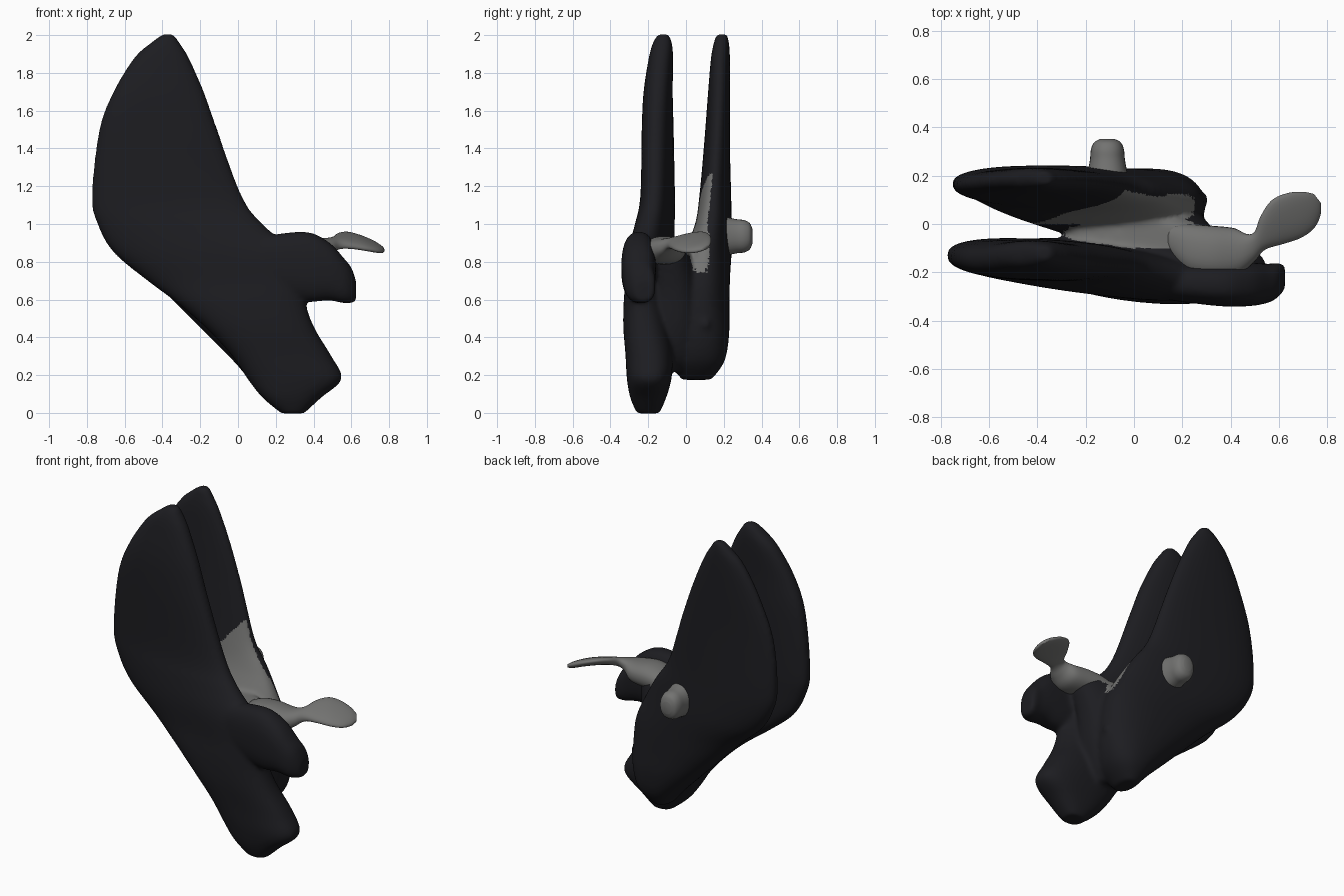
import bpy, bmesh, math
from mathutils import Vector, Matrix

if "Cube" in bpy.data.objects:
    bpy.data.objects.remove(bpy.data.objects["Cube"])


def material(name, col):
    m = bpy.data.materials.new(name)
    m.diffuse_color = (*col, 1)
    m.use_nodes = True
    m.node_tree.nodes["Principled BSDF"].inputs["Base Color"].default_value = m.diffuse_color
    return m


DARK = material("dark_shell", (0.012, 0.012, 0.015))
GREY = material("grey_tissue", (0.17, 0.17, 0.165))


def catmull(a, b, c, d, t):
    return 0.5 * (2 * b + (c - a) * t + (2 * a - 5 * b + 4 * c - d) * t * t
                  + (3 * b - a - 3 * c + d) * t ** 3)


def loft(bm, stations, power=2.5, n=40, sub=5):
    """Skin superellipse rings; each station is (centre, half axis U, half axis V)."""
    st = [[Vector(v) for v in s] for s in stations]
    dense = []
    for i in range(len(st) - 1):
        q = [st[max(i - 1, 0)], st[i], st[i + 1], st[min(i + 2, len(st) - 1)]]
        for k in range(sub):
            dense.append([catmull(q[0][j], q[1][j], q[2][j], q[3][j], k / sub) for j in range(3)])
    dense.append(st[-1])
    rings = []
    for c, u, v in dense:
        ring = []
        for k in range(n):
            a = 2 * math.pi * k / n
            ca, sa = math.cos(a), math.sin(a)
            p = (u * math.copysign(abs(ca) ** (2 / power), ca)
                 + v * math.copysign(abs(sa) ** (2 / power), sa))
            ring.append(bm.verts.new(c + p))
        rings.append(ring)
    faces = []
    for r, s in zip(rings, rings[1:]):
        for k in range(n):
            m = (k + 1) % n
            faces.append(bm.faces.new((r[k], r[m], s[m], s[k])))
    faces.append(bm.faces.new(rings[0]))
    faces.append(bm.faces.new(rings[-1]))
    bmesh.ops.recalc_face_normals(bm, faces=faces)


def finish(name, bm, mat):
    me = bpy.data.meshes.new(name)
    bm.to_mesh(me)
    bm.free()
    ob = bpy.data.objects.new(name, me)
    bpy.context.collection.objects.link(ob)
    me.materials.append(mat)
    me.shade_smooth()
    return ob


def plate(rows):
    """Rows: z, left x, right x, y at left, y at right, half thickness."""
    return [(((a + b) / 2, (ya + yb) / 2, z), ((b - a) / 2, (yb - ya) / 2, 0), (0, h, 0))
            for z, a, b, ya, yb, h in rows]


body = bmesh.new()
# front wing running down into the lower lobe
loft(body, plate([
    (2.004, -.40, -.34, -.12, -.12, .03), (1.96, -.46, -.31, -.125, -.125, .05),
    (1.88, -.55, -.26, -.13, -.135, .064),
    (1.7, -.66, -.18, -.145, -.15, .077), (1.5, -.735, -.11, -.14, -.16, .083),
    (1.15, -.775, .02, -.13, -.17, .087), (1.0, -.745, .13, -.13, -.2, .095),
    (.85, -.66, .30, -.13, -.24, .105), (.7, -.48, .36, -.14, -.24, .115),
    (.58, -.32, .36, -.17, -.235, .12), (.45, -.17, .405, -.19, -.22, .125),
    (.3, -.03, .495, -.195, -.195, .125), (.18, .05, .55, -.195, -.195, .118),
    (.08, .13, .44, -.2, -.2, .095), (-.003, .23, .35, -.2, -.2, .06)]))
# back wing with its rounded lower end
loft(body, plate([
    (2.004, -.40, -.34, .19, .19, .03), (1.96, -.46, -.31, .19, .185, .04),
    (1.88, -.54, -.26, .185, .18, .05),
    (1.7, -.64, -.18, .175, .175, .058), (1.45, -.73, -.09, .165, .165, .067),
    (1.15, -.755, .01, .165, .145, .083), (1.0, -.72, .11, .16, .13, .095),
    (.85, -.62, .2, .13, .1, .125), (.7, -.45, .27, .09, .085, .145),
    (.55, -.3, .29, .075, .075, .155), (.4, -.15, .29, .07, .075, .155),
    (.27, -.02, .25, .06, .065, .14), (.175, .06, .16, .055, .055, .08)]), power=2.3)
# core joining both wings and filling the groove under the neck
loft(body, plate([
    (.88, -.05, .36, -.06, -.12, .09), (.82, -.25, .36, -.06, -.1, .125),
    (.65, -.28, .33, -.06, -.07, .15), (.45, -.1, .31, -.07, -.07, .15),
    (.3, .02, .27, -.08, -.08, .12), (.22, .08, .22, -.09, -.09, .06)]))
# hooked flange on the front right
loft(body, [((x, y, z), (0, 0, hz), (0, hy, 0)) for x, y, z, hy, hz in [
    (.1, -.24, .79, .07, .14), (.35, -.25, .775, .09, .185), (.48, -.25, .75, .09, .155),
    (.56, -.245, .7, .08, .12), (.6, -.23, .675, .07, .095), (.625, -.22, .645, .05, .055)]])
# small bump on the back lobe
bmesh.ops.create_uvsphere(body, u_segments=16, v_segments=8, radius=.035,
                          matrix=Matrix.Translation((.275, .1, .47)))

raw = finish("winged_body", body, DARK)
rm = raw.modifiers.new("fuse", 'REMESH')
rm.mode = 'VOXEL'
rm.voxel_size = .012
sm = raw.modifiers.new("soften", 'SMOOTH')
sm.factor = .5
sm.iterations = 14
fused = bpy.data.meshes.new_from_object(raw.evaluated_get(bpy.context.evaluated_depsgraph_get()))
raw.modifiers.clear()
raw.data = fused
fused.materials.clear()
fused.materials.append(DARK)
fused.materials.append(GREY)
# pale inner saddle between the wings
for p in fused.polygons:
    c, n = p.center, p.normal
    floor = -.1 < c.y < .12 and .7 < c.z < 1.0 and n.z > .4 and -.35 < c.x < .25
    wall = 0 < c.y < .15 and .8 < c.z < 1.3 - 1.2 * abs(c.x + .02) and n.y < -.4 and c.x < .2
    p.material_index = 1 if floor or wall else 0
fused.shade_smooth()

# neck and tilted leaf
leaf = bmesh.new()
W = Vector((-.6, .78, .42))
rows = [(.14, -.06, .84, .06, .04, 0), (.22, -.1, .855, .1, .065, 0), (.32, -.115, .86, .108, .075, 0),
        (.42, -.115, .86, .1, .065, .1), (.48, -.1, .88, .065, .045, .4), (.52, -.07, .9, .045, .03, .8),
        (.57, -.025, .91, .075, .026, 1), (.63, .02, .908, .1, .026, 1), (.69, .055, .895, .093, .024, 1),
        (.735, .085, .882, .062, .02, 1), (.76, .105, .875, .025, .01, 1)]
loft(leaf, [((x, y, z), Vector((0, 1, 0)).lerp(W, t) * w, (0, 0, h)) for x, y, z, w, h, t in rows],
     power=2.3, n=28)
finish("neck_leaf", leaf, GREY)

# short peg on the back wing
peg = bmesh.new()
loft(peg, [((-.11, y, .935), (r, 0, 0), (0, 0, r * 1.25)) for y, r in [
    (.18, .09), (.235, .078), (.27, .072), (.31, .068), (.338, .055), (.352, .03)]], power=2.2, n=28)
finish("peg", peg, GREY)
